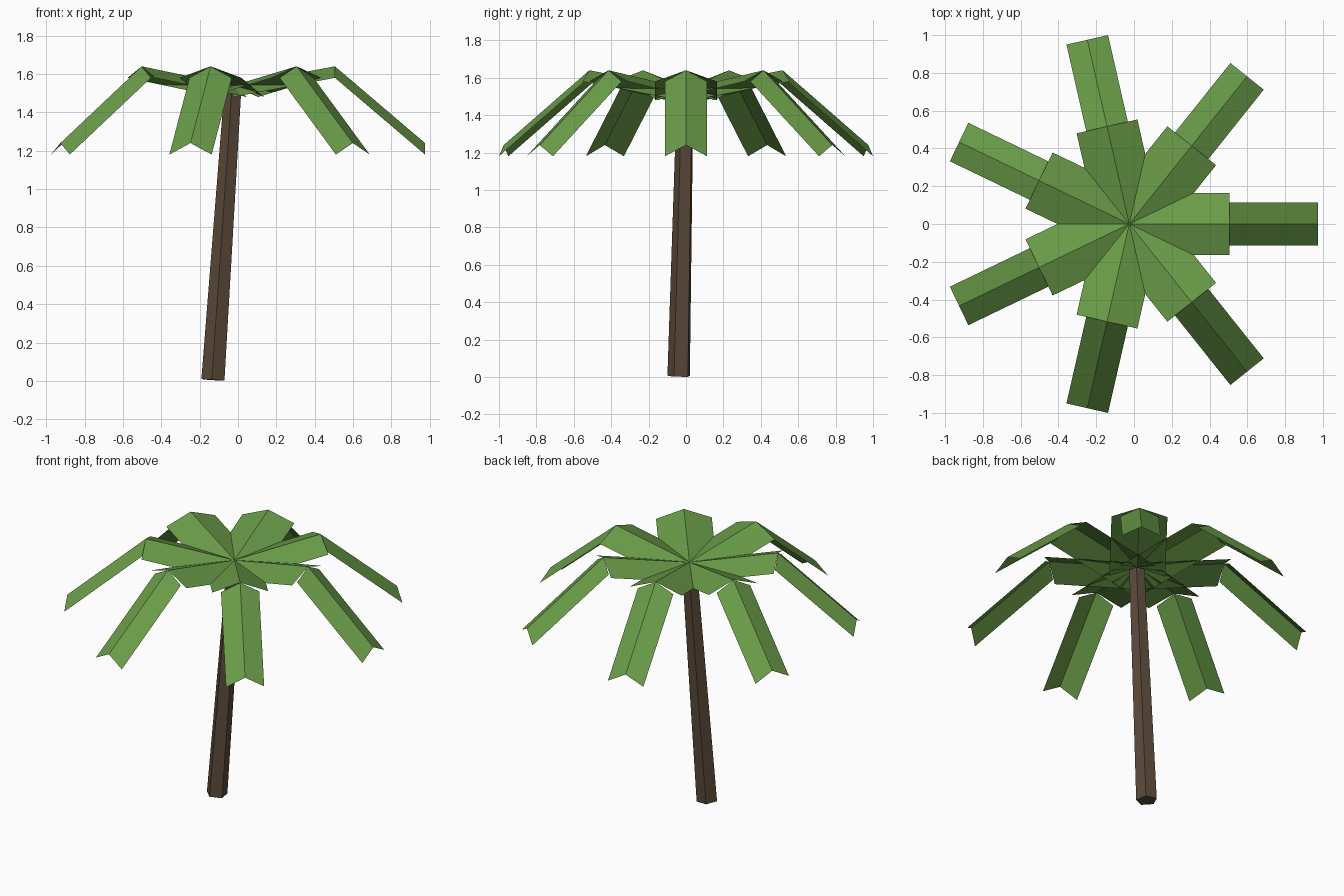
import bpy, bmesh, math
from mathutils import Vector, Matrix

if "Cube" in bpy.data.objects:
    bpy.data.objects.remove(bpy.data.objects["Cube"])


def material(name, rgb):
    m = bpy.data.materials.new(name)
    m.diffuse_color = (*rgb, 1.0)
    m.use_nodes = True
    m.node_tree.nodes["Principled BSDF"].inputs["Base Color"].default_value = m.diffuse_color
    return m


def make_object(name, bm, mat):
    mesh = bpy.data.meshes.new(name)
    bm.to_mesh(mesh)
    bm.free()
    mesh.materials.append(mat)
    ob = bpy.data.objects.new(name, mesh)
    bpy.context.collection.objects.link(ob)
    return ob


green = material("leaf green", (0.144, 0.332, 0.065))
brown = material("bark brown", (0.107, 0.069, 0.042))

# Trunk: tapered five-sided cone, leaning towards the crown
base, top = Vector((-0.128, -0.036, 0.005)), Vector((-0.025, -0.002, 1.52))
axis = top - base
bm = bmesh.new()
bmesh.ops.create_cone(bm, cap_ends=True, segments=5, radius1=0.064, radius2=0.047,
                      depth=axis.length)
bm.verts.ensure_lookup_table()
low = next(v for v in bm.verts if v.co.z < 0)
spin = math.radians(-98) - math.atan2(low.co.y, low.co.x)
tilt = Vector((0, 0, 1)).rotation_difference(axis).to_matrix().to_4x4()
bm.transform(Matrix.Translation((base + top) / 2) @ tilt @ Matrix.Rotation(spin, 4, 'Z'))
make_object("trunk", bm, brown)


# Fronds: a wide rising panel and a narrow drooping one, both folded along the ridge
def folded_panel(bm, r0, z0, r1, z1, half, drop):
    ridge = [bm.verts.new((r, 0, z)) for r, z in ((r0, z0), (r1, z1))]
    for side in (1, -1):
        edge = [bm.verts.new((r, side * half, z - drop)) for r, z in ((r0, z0), (r1, z1))]
        loop = [ridge[0], ridge[1], edge[1], edge[0]]
        bm.faces.new(loop if side > 0 else loop[::-1])


COUNT = 7
for k in range(COUNT):
    bm = bmesh.new()
    folded_panel(bm, 0.0, 1.54, 0.53, 1.64, 0.165, 0.06)
    folded_panel(bm, 0.53, 1.64, 1.0, 1.24, 0.113, 0.06)
    bm.transform(Matrix.Translation((-0.025, 0, 0))
                 @ Matrix.Rotation(2 * math.pi * k / COUNT, 4, 'Z'))
    make_object(f"frond_{k + 1}", bm, green)
